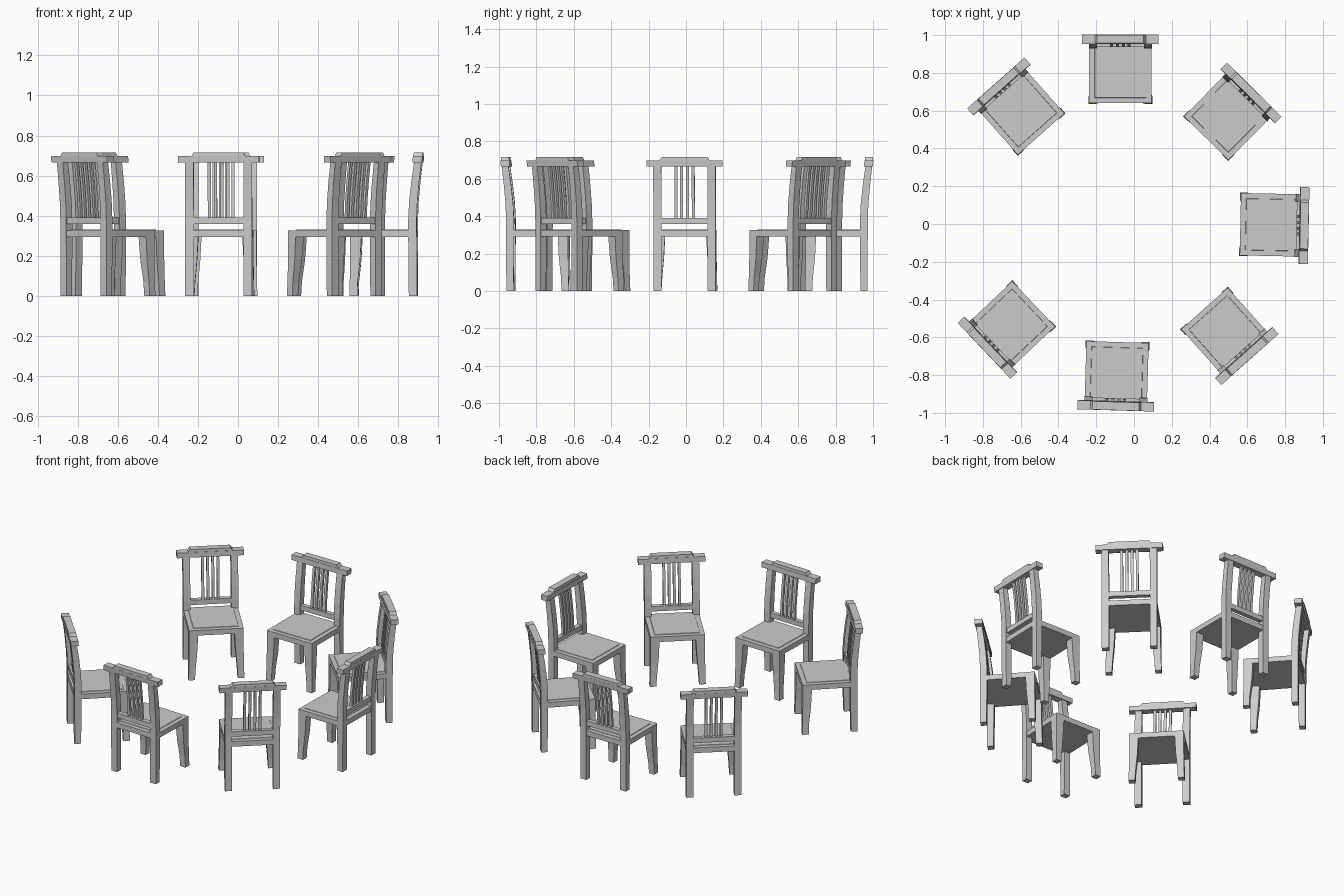
import bpy, bmesh
from math import radians
from mathutils import Matrix

if "Cube" in bpy.data.objects:
    bpy.data.objects.remove(bpy.data.objects["Cube"])


# Stack of rectangular sections (x0, x1, y0, y1, z); mirrored copy optional
def loft(name, sections, mirror=False):
    bm = bmesh.new()
    for sx in ((1, -1) if mirror else (1,)):
        rings = []
        for x0, x1, y0, y1, z in sections:
            rings.append([bm.verts.new((sx * x, y, z)) for x, y in
                          ((x0, y0), (x1, y0), (x1, y1), (x0, y1))])
        for a, b in zip(rings, rings[1:]):
            for i in range(4):
                j = (i + 1) % 4
                bm.faces.new((a[i], a[j], b[j], b[i]))
        bm.faces.new(rings[0])
        bm.faces.new(rings[-1])
    bmesh.ops.recalc_face_normals(bm, faces=bm.faces)
    me = bpy.data.meshes.new(name)
    bm.to_mesh(me)
    bm.free()
    return me


# Sweep of a slat or post along the curved back: list of (z, y centre, depth)
def upright(name, x0, x1, path):
    return loft(name, [(x0, x1, y - d / 2, y + d / 2, z) for z, y, d in path], True)


# One chair: front edge on y = 0, backrest towards +y
parts = []

# Seat with slightly raised inset panel
seat = loft("seat", [(-.165, .165, 0, .33, .293), (-.165, .165, 0, .33, .327)])
bm = bmesh.new()
bm.from_mesh(seat)
top = [f for f in bm.faces if f.normal.z > .9]
bmesh.ops.inset_region(bm, faces=top, thickness=.04)
bmesh.ops.inset_region(bm, faces=top, thickness=.002, depth=.003)
bm.to_mesh(seat)
bm.free()
parts.append(seat)

# Front legs, tapering on the inner sides with a slight outward flare
parts.append(loft("front_legs", [
    (.130, .169, -.004, .036, 0),
    (.126, .167, -.002, .038, .07),
    (.116, .165, .000, .050, .18),
    (.110, .165, .000, .056, .295)], True))

# Back posts, running from floor to top rail and leaning back above the seat
parts.append(upright("back_posts", .124, .167, [
    (0, .312, .038), (.18, .311, .041), (.38, .311, .042), (.47, .315, .041),
    (.57, .325, .039), (.67, .338, .036)]))

# Lower back rail
parts.append(loft("lower_rail", [(-.13, .13, .297, .327, .358), (-.13, .13, .297, .327, .39)]))

# Four slats
for label, x in (("inner", .0155), ("outer", .0465)):
    parts.append(upright(label + "_slats", x - .008, x + .008, [
        (.385, .308, .016), (.47, .312, .016), (.57, .322, .016), (.67, .335, .016)]))

# Top rail and crest cap with sloping ends
parts.append(loft("top_rail", [(-.203, .203, .312, .359, .665), (-.203, .203, .314, .362, .698)]))
parts.append(loft("crest_cap", [(-.135, .135, .316, .361, .697), (-.123, .123, .317, .361, .716)]))

# Ring of seven chairs: (front edge centre x, y, turn in degrees)
ring = [(-.072, .64, 0), (.382, .4545, -44.7), (.563, -.001, -91.2), (.373, -.447, -138.3),
        (-.087, -.625, 178.3), (-.531, -.423, 133.4), (-.4915, .476, 41.6)]
for n, (x, y, turn) in enumerate(ring, 1):
    place = Matrix.Translation((x, y, 0)) @ Matrix.Rotation(radians(turn), 4, 'Z')
    for me in parts:
        ob = bpy.data.objects.new(f"chair_{n}_{me.name}", me)
        ob.matrix_world = place
        bpy.context.collection.objects.link(ob)
